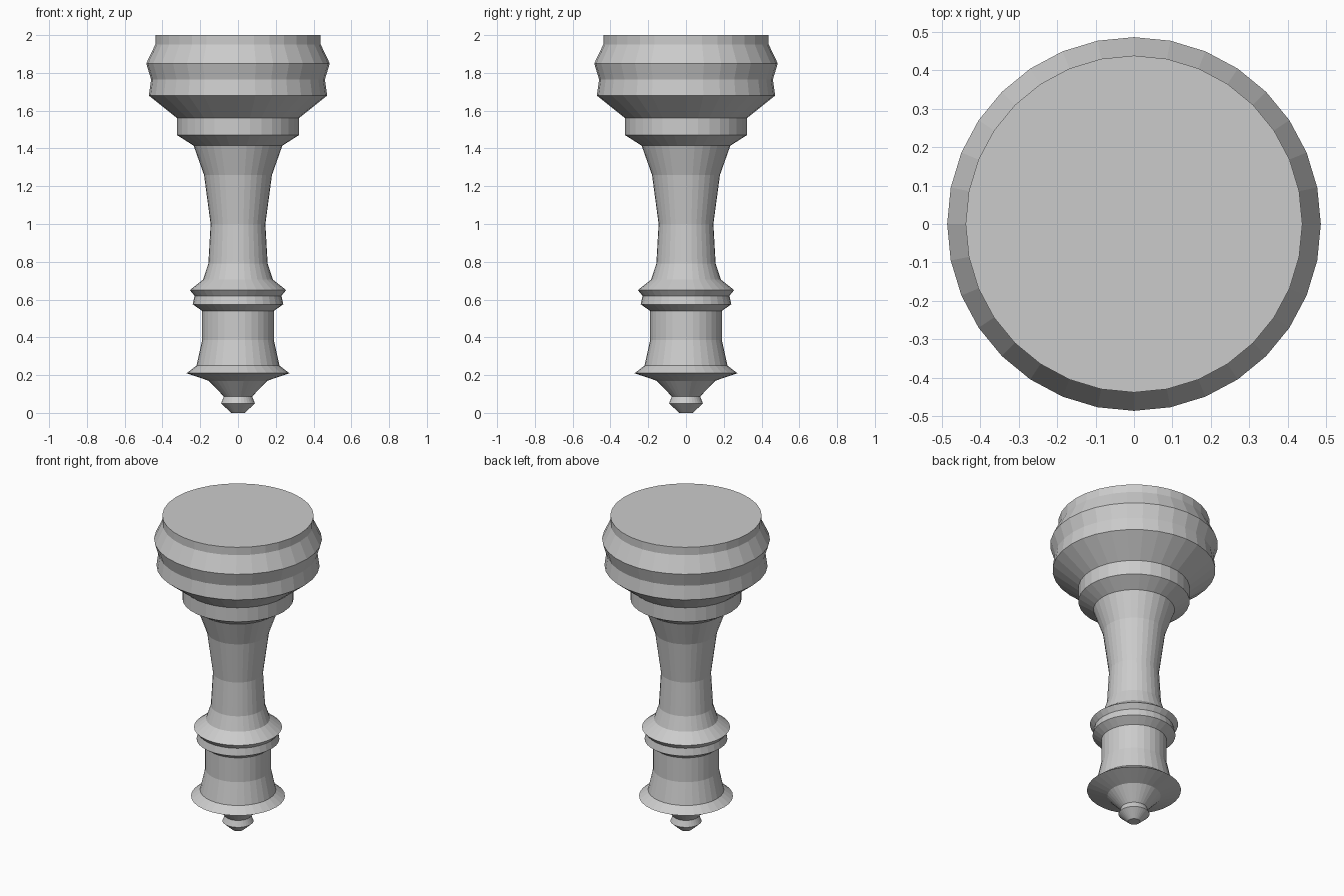
import bpy, bmesh
from math import cos, sin, tau

if "Cube" in bpy.data.objects:
    bpy.data.objects.remove(bpy.data.objects["Cube"])

SIDES = 32

# Turned silhouette as (radius, height), from the foot tip up to the flat top
foot = [(0.035, 0), (0.09, 0.05), (0.075, 0.087), (0.155, 0.17), (0.272, 0.21), (0.22, 0.25)]
lower_shaft = [(0.19, 0.385), (0.19, 0.54)]
collar = [(0.24, 0.575), (0.23, 0.62), (0.255, 0.65), (0.185, 0.705)]
waist = [(0.157, 0.79), (0.145, 1.0), (0.18, 1.26), (0.235, 1.415)]
head = [(0.322, 1.47), (0.322, 1.56), (0.472, 1.68), (0.46, 1.765),
        (0.486, 1.85), (0.438, 1.95), (0.438, 2.0)]


def lathe(name, profile):
    """Spin a profile round z into a closed, flat-shaded solid."""
    bm = bmesh.new()
    rings = [[bm.verts.new((r * cos(tau * i / SIDES), r * sin(tau * i / SIDES), z))
              for i in range(SIDES)] for r, z in profile]
    for low, high in zip(rings, rings[1:]):
        for i in range(SIDES):
            j = (i + 1) % SIDES
            bm.faces.new((low[i], low[j], high[j], high[i]))
    bm.faces.new(rings[0][::-1])
    bm.faces.new(rings[-1])
    mesh = bpy.data.meshes.new(name)
    bm.to_mesh(mesh)
    bm.free()
    obj = bpy.data.objects.new(name, mesh)
    bpy.context.collection.objects.link(obj)
    return obj


# One continuous turned leg
lathe("turned_leg", foot + lower_shaft + collar + waist + head)
